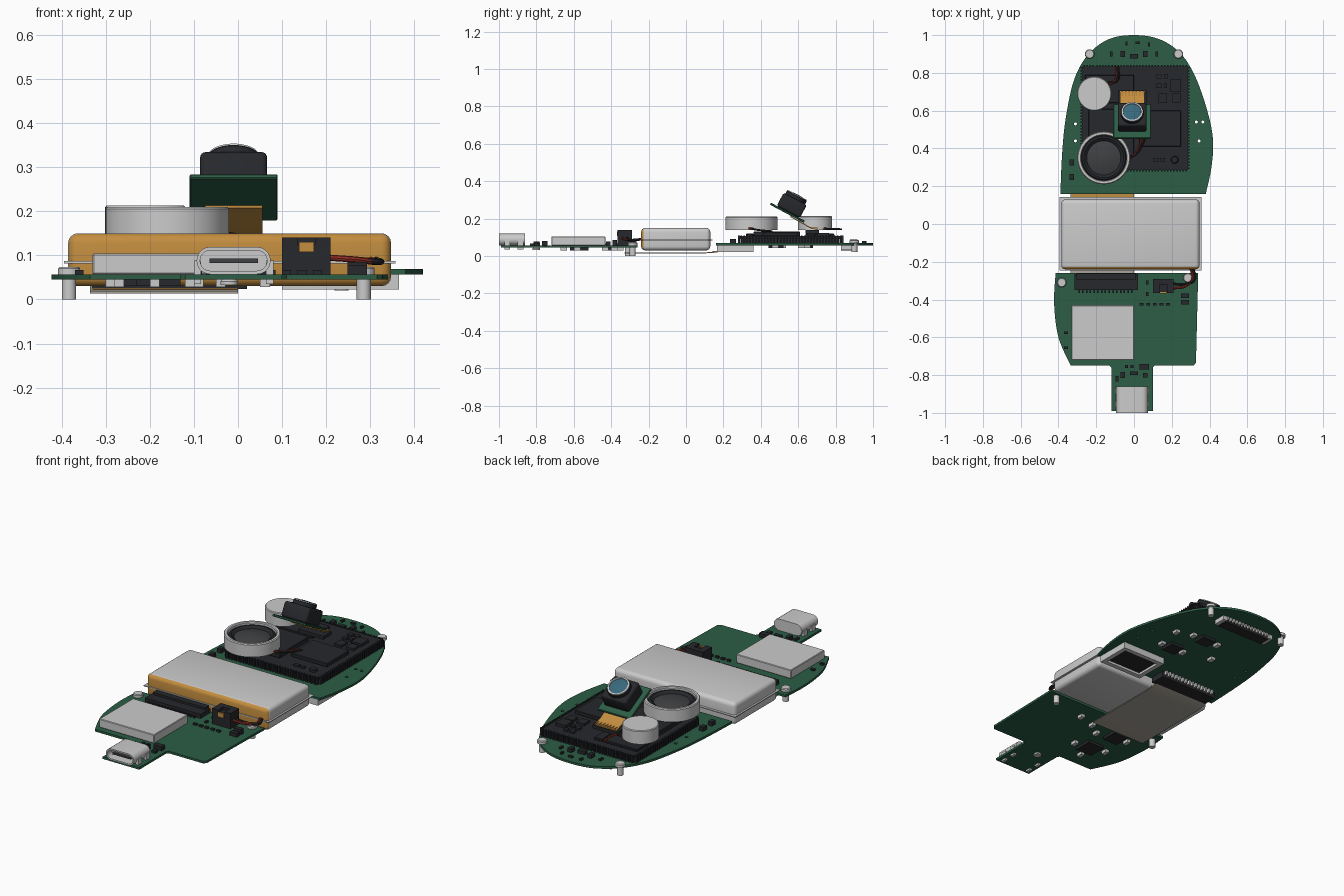
import bpy, bmesh, math
from mathutils import Vector, Matrix

if "Cube" in bpy.data.objects:
    bpy.data.objects.remove(bpy.data.objects["Cube"])

def material(name, *rgb):
    m = bpy.data.materials.new(name)
    m.diffuse_color = (*rgb, 1)
    m.use_nodes = True
    m.node_tree.nodes["Principled BSDF"].inputs["Base Color"].default_value = m.diffuse_color
    return m

GREEN = material("solder_mask", .025, .11, .06)
BLACK = material("black_plastic", .02, .021, .025)
DARK = material("dark_grey", .05, .052, .056)
ORANGE = material("amber_film", .55, .27, .05)
BLUE = material("lens_blue", .04, .14, .2)
RED = material("red_wire", .3, .03, .02)

def finish(name, bm, mat=None):
    bmesh.ops.recalc_face_normals(bm, faces=bm.faces)
    me = bpy.data.meshes.new(name)
    bm.to_mesh(me)
    bm.free()
    ob = bpy.data.objects.new(name, me)
    bpy.context.collection.objects.link(ob)
    if mat:
        me.materials.append(mat)
    return ob

def boxes(name, specs, mat=None, bevel=0, seg=2):
    """One object made of boxes given as (x0, x1, y0, y1, z0, z1)."""
    bm = bmesh.new()
    for x0, x1, y0, y1, z0, z1 in specs:
        m = Matrix.Translation(((x0+x1)/2, (y0+y1)/2, (z0+z1)/2)) @ Matrix.Diagonal((x1-x0, y1-y0, z1-z0, 1))
        bmesh.ops.create_cube(bm, size=1, matrix=m)
    if bevel:
        bmesh.ops.bevel(bm, geom=bm.edges[:], offset=bevel, segments=seg, affect='EDGES', profile=.5)
    return finish(name, bm, mat)

def lathe(name, x, y, profile, mat=None, n=40):
    """Revolve (r, z) points about a vertical axis."""
    bm = bmesh.new()
    vs = [bm.verts.new((x+r, y, z)) for r, z in profile]
    es = [bm.edges.new(p) for p in zip(vs, vs[1:])]
    bmesh.ops.spin(bm, geom=vs+es, cent=(x, y, 0), axis=(0, 0, 1), angle=2*math.pi, steps=n)
    bmesh.ops.remove_doubles(bm, verts=bm.verts, dist=1e-5)
    return finish(name, bm, mat)

def disc(name, x, y, z0, z1, r, mat=None, b=.004):
    return lathe(name, x, y, [(0, z0), (r, z0), (r, z1-b), (r-b, z1), (0, z1)], mat)

def from_curve(name, cu, mat):
    tmp = bpy.data.objects.new(name, cu)
    bpy.context.collection.objects.link(tmp)
    bpy.context.view_layer.update()
    me = bpy.data.meshes.new_from_object(tmp.evaluated_get(bpy.context.evaluated_depsgraph_get()))
    bpy.data.objects.remove(tmp)
    me.materials.clear()
    if mat:
        me.materials.append(mat)
    ob = bpy.data.objects.new(name, me)
    bpy.context.collection.objects.link(ob)
    return ob

def plate(name, loops, z0, z1, mat=None):
    """Flat outline, with holes, given thickness."""
    cu = bpy.data.curves.new(name, 'CURVE')
    cu.dimensions, cu.fill_mode, cu.extrude = '2D', 'BOTH', (z1-z0)/2
    for pts in loops:
        s = cu.splines.new('POLY')
        s.points.add(len(pts)-1)
        for p, q in zip(s.points, pts):
            p.co = (q[0], q[1], 0, 1)
        s.use_cyclic_u = True
    ob = from_curve(name, cu, mat)
    ob.data.transform(Matrix.Translation((0, 0, (z0+z1)/2)))
    return ob

def wire(name, pts, r, mat):
    cu = bpy.data.curves.new(name, 'CURVE')
    cu.dimensions, cu.bevel_depth, cu.bevel_resolution, cu.use_fill_caps = '3D', r, 2, True
    s = cu.splines.new('BEZIER')
    s.bezier_points.add(len(pts)-1)
    for p, q in zip(s.bezier_points, pts):
        p.co = q
        p.handle_left_type = p.handle_right_type = 'AUTO'
    return from_curve(name, cu, mat)

def ribbon(name, x0, x1, path, t, mat):
    """Strip of width x0..x1 following (y, z) points."""
    bm = bmesh.new()
    rows = [[bm.verts.new((x, y, z+d)) for x, d in ((x0, 0), (x1, 0), (x1, t), (x0, t))] for y, z in path]
    for a, b in zip(rows, rows[1:]):
        for i in range(4):
            bm.faces.new((a[i], a[(i+1) % 4], b[(i+1) % 4], b[i]))
    bm.faces.new(rows[0])
    bm.faces.new(rows[-1])
    return finish(name, bm, mat)

def smooth(pts, n=5):
    """Catmull-Rom through an open run of points."""
    p = [Vector(q) for q in [pts[0], *pts, pts[-1]]]
    out = [p[1]]
    for a, b, c, d in zip(p, p[1:], p[2:], p[3:]):
        for k in range(1, n+1):
            t = k/n
            out.append(.5*(2*b + (c-a)*t + (2*a-5*b+4*c-d)*t*t + (3*b-a-3*c+d)*t**3))
    return out

def ring(x, y, r, n=16):
    return [(x+r*math.cos(2*math.pi*i/n), y+r*math.sin(2*math.pi*i/n)) for i in range(n)]

def stadium(x, y, hw, r, n=10):
    return [(x+(hw-r)*(1 if i <= n else -1)+r*math.sin(a), y-r*math.cos(a))
            for i, a in ((i, math.pi*(i if i <= n else i-1)/n) for i in range(2*n+2))]

# Circuit boards
upper = smooth([(-.39, .16), (-.38, .38), (-.36, .57), (-.315, .77), (-.24, .9), (-.13, .98), (0, 1),
                (.13, .98), (.24, .91), (.32, .79), (.385, .61), (.418, .45), (.41, .3), (.38, .16)])
holes = [(-.31, .53), (-.31, .44), (.33, .54), (.365, .54), (.345, .44)]
plate("upper_board", [upper] + [ring(x, y, .008) for x, y in holes], .057, .069, GREEN)
lower = smooth([(-.415, -.26), (-.423, -.42), (-.4, -.6), (-.335, -.75)])
lower += [(-.13, -.75), (-.12, -.76), (-.12, -.99), (.1, -.99), (.1, -.76), (.11, -.75),
          (.315, -.75), (.328, -.735), (.34, -.26)]
plate("lower_board", [lower], .045, .057, GREEN)

# Battery pouch with amber front end and sealed seam
bat = boxes("battery", [(-.385, .347, -.24, .13, .03, .15)], None, .022, 4)
bat.data.materials.append(material("battery_grey", .55, .56, .57))
bat.data.materials.append(ORANGE)
for f in bat.data.polygons:
    f.material_index = 1 if f.normal.y < -.45 else 0
boxes("battery_seam", [(-.395, .357, -.245, .143, .082, .087)])

# Ribbon cable under the battery and its two connectors
ribbon("ribbon_cable", -.335, 0, [(-.33, .014), (.1, .014), (.165, .018), (.19, .03)], .005,
       material("cable_film", .4, .37, .32))
boxes("cable_stiffener", [(-.33, 0, .142, .165, .022, .026)], ORANGE)
boxes("lower_ribbon_connector", [(-.315, .02, -.35, -.265, .057, .08), (-.305, .01, -.295, -.262, .08, .092)], BLACK)
boxes("lower_connector_pins", [(x, x+.008, -.365, -.345, .057, .066) for x in [-.295+.02*i for i in range(15)]], BLACK)
boxes("upper_ribbon_connector", [(-.33, .02, .17, .255, .024, .057)], BLACK)
boxes("upper_connector_pins", [(x, x+.011, .25, .272, .036, .057) for x in [-.31+.022*i for i in range(15)]])

# Compute module with castellated edges and chips
boxes("module_board", [(-.275, .285, .285, .835, .092, .106)], BLACK)
teeth = []
for i in range(34):
    x, y = -.268+.0164*i, .292+.0161*i
    teeth += [(x, x+.008, .277, .29, .067, .109), (x, x+.008, .83, .843, .067, .109),
              (-.284, -.27, y, y+.008, .067, .109), (.28, .294, y, y+.008, .067, .109)]
boxes("module_edge_contacts", teeth, BLACK)
boxes("module_base", [(-.255, .265, .3, .82, .068, .093)], BLACK)
boxes("module_chips", [(-.24, 0, .36, .61, .106, .13), (.03, .25, .41, .6, .106, .126),
                       (-.26, 0, .64, .79, .106, .12)], BLACK, .003, 1)
boxes("module_small_parts", [(.13, .175, .64, .69, .106, .118), (.2, .245, .64, .69, .106, .118),
      (.19, .25, .7, .765, .106, .122), (.12, .145, .77, .795, .106, .116), (.16, .18, .77, .795, .106, .116),
      (.12, .145, .72, .745, .106, .116), (.16, .175, .72, .745, .106, .116),
      (.1, .13, .33, .35, .106, .114), (.14, .165, .33, .35, .106, .114)], BLACK)
disc("module_antenna_socket", .215, .34, .106, .12, .02, BLACK)

# Speaker: metal rim, dark surround and domed cone
lathe("speaker_rim", -.16, .35, [(0, .14), (.14, .14), (.14, .205), (.136, .21), (.124, .21), (.12, .206), (.12, .185), (0, .185)], n=56)
lathe("speaker_surround", -.16, .35, [(.12, .187), (.115, .198), (.105, .2), (.09, .188)], BLACK, 56)
lathe("speaker_cone", -.16, .35, [(.093, .187), (.06, .197), (.03, .202), (0, .204)], DARK, 56)
disc("vibration_motor", -.21, .69, .14, .213, .091)
for k, m in enumerate((RED, BLACK)):
    d = .012*k
    wire(f"speaker_wire_{k}", [(-.03, .33+d, .15), (.01+d, .38, .14), (.05+d, .46, .132)], .005, m)
    wire(f"motor_wire_{k}", [(-.14, .735+d, .147), (-.1+d, .76, .145), (-.095+d, .835, .143)], .005, m)
    wire(f"battery_wire_{k}", [(.2, -.34+2*d, .095), (.27, -.33+d, .09), (.31+d, -.29, .085), (.3+d, -.235, .09)], .007, m)

# Tilted camera
parts = [boxes("camera_board", [(-.1, .1, -.105, .1, -.008, .004)], GREEN, .003, 1),
         boxes("camera_body", [(-.076, .076, -.07, .07, .004, .083)], BLACK, .012, 3),
         lathe("camera_lens_barrel", 0, 0, [(0, .08), (.06, .08), (.06, .1), (.057, .104)], BLACK),
         lathe("camera_lens_rim", 0, 0, [(.058, .1), (.057, .107), (.049, .107), (.047, .1)]),
         lathe("camera_lens", 0, 0, [(.049, .103), (.035, .107), (.018, .109), (0, .11)], BLUE)]
tilt = Matrix.Translation((-.01, .545, .232)) @ Matrix.Rotation(math.radians(-28), 4, 'X')
for ob in parts:
    ob.data.transform(tilt)
ribbon("camera_flex", -.075, .055, [(.56, .207), (.63, .168), (.66, .15), (.705, .138)], .006, ORANGE)
boxes("camera_socket", [(-.085, .065, .64, .71, .12, .138)], BLACK)
boxes("camera_flex_contacts", [(x, x+.008, .668, .703, .144, .151) for x in [-.066+.0185*i for i in range(7)]], ORANGE)

# USB port: hollow shell, back wall, tongue and legs
shell = plate("port_shell", [stadium(0, 0, .084, .031), stadium(0, 0, .076, .023)], -.07, .07)
back = plate("port_back", [stadium(0, 0, .08, .027)], -.07, -.05)
for ob in (shell, back):
    ob.data.transform(Matrix.Translation((-.01, -.93, .088)) @ Matrix.Rotation(math.pi/2, 4, 'X'))
boxes("port_tongue", [(-.065, .045, -.985, -.87, .083, .093)], DARK)
boxes("port_legs", [(x, x+.016, y, y+.03, .035, .088) for x in (-.1, .064) for y in (-.97, -.9)])

# Lower board parts
boxes("radio_shield", [(-.33, 0, -.72, -.43, .057, .104)], None, .003, 1)
boxes("battery_socket", [(.1, .21, -.365, -.29, .057, .125), (.1, .135, -.365, -.29, .125, .14),
                         (.175, .21, -.365, -.29, .125, .14), (.1, .21, -.32, -.29, .125, .14)], BLACK)
boxes("battery_socket_latch", [(.138, .172, -.369, -.36, .108, .13)], ORANGE)
boxes("lower_small_parts", [(x-a, x+a, y-b, y+b, .057, .057+h) for x, y, a, b, h in (
    (.27, -.38, .022, .012, .028), (.27, -.415, .022, .012, .02), (-.06, -.8, .012, .016, .02),
    (0, -.79, .02, .01, .015), (.055, -.755, .025, .015, .022), (.06, -.8, .012, .012, .012),
    (-.04, -.755, .008, .008, .01), (-.01, -.755, .008, .008, .01), (-.09, -.82, .008, .015, .01),
    (-.36, -.575, .01, .007, .01), (-.36, -.655, .01, .007, .01), (.07, -.31, .006, .01, .01),
    (.07, -.37, .006, .01, .01), *((.04+.035*i, -.425, .01, .006, .01) for i in range(5)))], BLACK)
boxes("lower_chips_underside", [(-.23, -.13, -.62, -.52, .03, .045), (-.26, -.17, -.45, -.36, .03, .045)], BLACK)
boxes("lower_parts_underside", [(x, x+.022, y, y+.035, .028, .045) for x, y in
      ((-.28, -.57), (-.1, -.6), (-.12, -.45), (-.05, -.4), (-.3, -.42), (.05, -.37), (-.2, -.67))])
disc("microphone", -.02, -.8, .033, .045, .02)

# Upper board parts
boxes("upper_small_parts", [(x-a, x+a, y-b, y+b, .069, .069+h) for x, y, a, b, h in (
    (-.06, .9, .012, .016, .02), (0, .888, .022, .012, .018), (.06, .9, .012, .016, .02),
    (-.12, .9, .006, .012, .01), (.12, .9, .006, .012, .01), (.02, .96, .012, .006, .01), (-.04, .955, .006, .01, .01),
    (.08, .95, .006, .01, .01), (-.33, .325, .012, .016, .022), (-.33, .25, .012, .016, .022))], BLACK)
boxes("card_slot", [(.1, .365, .165, .19, .022, .057), (.1, .365, .335, .36, .022, .057),
                    (.1, .125, .165, .36, .022, .057), (.34, .365, .165, .36, .022, .057)])
boxes("card_slot_floor", [(.12, .345, .185, .34, .035, .057)], BLACK)
boxes("display_connector", [(-.16, .13, .83, .89, .03, .057)], BLACK)
boxes("display_connector_pins", [(x, x+.01, .885, .905, .04, .057) for x in [-.145+.02*i for i in range(14)]]
      + [(-.18, -.155, .83, .9, .033, .057), (.125, .15, .83, .9, .033, .057)])
boxes("upper_chips_underside", [(.1, .18, .44, .52, .042, .057), (.02, .1, .61, .68, .042, .057)], BLACK)
boxes("upper_parts_underside", [(x, x+.025, y, y+.035, .042, .057) for x, y in
      ((.2, .46), (.06, .46), (.13, .63), (-.03, .63), (.22, .6), (-.1, .5))])

# Screws: head above the board, stem below
for k, (x, y, z) in enumerate([(-.383, -.31, .057), (.285, -.285, .057), (-.235, .9, .069), (.235, .9, .069)]):
    disc(f"screw_head_{k}", x, y, z, z+.017, .025)
    disc(f"screw_stem_{k}", x, y, z-.057 if z < .06 else .02, z, .016)

bpy.ops.object.select_all(action='SELECT')
bpy.context.view_layer.objects.active = bat
bpy.ops.object.shade_smooth_by_angle(angle=math.radians(35))
